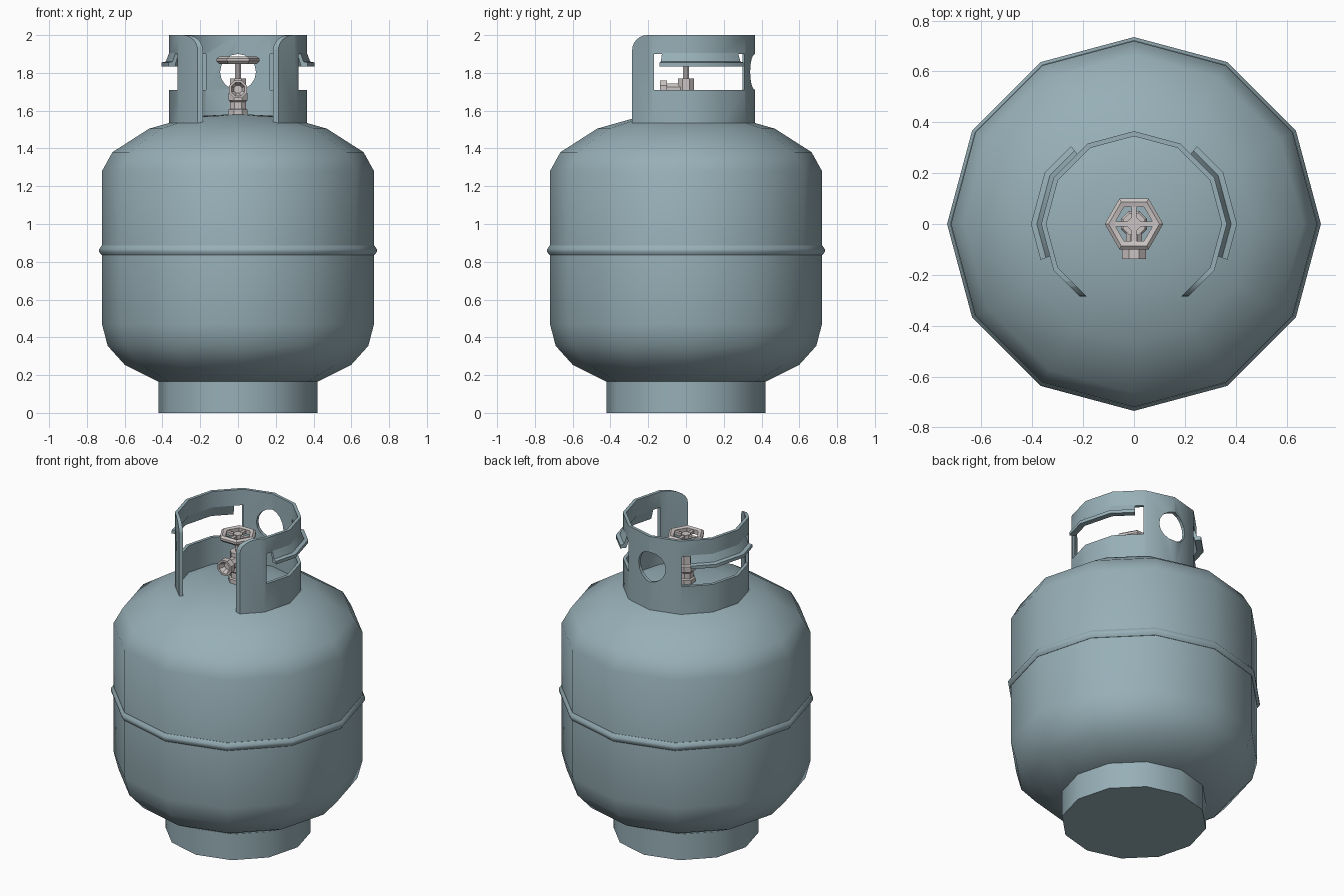
import bpy, bmesh, math
from math import sin, cos, pi, radians
from mathutils import Matrix

if "Cube" in bpy.data.objects:
    bpy.data.objects.remove(bpy.data.objects["Cube"])


def material(name, rgb):
    m = bpy.data.materials.new(name)
    m.diffuse_color = (*rgb, 1)
    m.use_nodes = True
    m.node_tree.nodes["Principled BSDF"].inputs["Base Color"].default_value = m.diffuse_color
    return m


PAINT = material("blue grey paint", (0.31, 0.43, 0.475))
METAL = material("pale metal", (0.60, 0.56, 0.55))


def finish(name, bm, mat, angle=35):
    bmesh.ops.recalc_face_normals(bm, faces=bm.faces)
    me = bpy.data.meshes.new(name)
    bm.to_mesh(me)
    bm.free()
    ob = bpy.data.objects.new(name, me)
    bpy.context.collection.objects.link(ob)
    if mat:
        me.materials.append(mat)
    smooth(ob, angle)
    return ob


def smooth(ob, angle):
    bpy.ops.object.select_all(action='DESELECT')
    ob.select_set(True)
    bpy.context.view_layer.objects.active = ob
    if angle:
        bpy.ops.object.shade_smooth_by_angle(angle=radians(angle))


def sweep(name, profile, rings, mat, closed=False, around=True, matrix=None, angle=35):
    """Join copies of an (r, z) profile; rings are (angle, radius scale) pairs."""
    bm = bmesh.new()
    loops = [[bm.verts.new((r * k * cos(a), r * k * sin(a), z)) for r, z in profile]
             for a, k in rings]
    n, p = len(loops), len(profile)
    for i in range(n if around else n - 1):
        A, B = loops[i], loops[(i + 1) % n]
        for j in range(p if closed else p - 1):
            q = (j + 1) % p
            bm.faces.new((A[j], B[j], B[q], A[q]))
    if not around:
        bm.faces.new(loops[0])
        bm.faces.new(loops[-1])
    elif not closed:
        bm.faces.new([l[0] for l in loops])
        bm.faces.new([l[-1] for l in loops])
    if matrix:
        bm.transform(matrix)
    return finish(name, bm, mat, angle)


def circle(n, phase=0):
    return [(2 * pi * i / n + phase, 1) for i in range(n)]


def box(name, lo, hi, mat, angle=0):
    bm = bmesh.new()
    bmesh.ops.create_cube(bm, size=1)
    for v in bm.verts:
        v.co = [lo[i] + (v.co[i] + 0.5) * (hi[i] - lo[i]) for i in range(3)]
    return finish(name, bm, mat, angle)


def cut(ob, cutter):
    mod = ob.modifiers.new("cut", 'BOOLEAN')
    mod.operation = 'DIFFERENCE'
    mod.solver = 'EXACT'
    mod.object = cutter
    bpy.context.view_layer.objects.active = ob
    bpy.ops.object.modifier_apply(modifier=mod.name)
    bpy.data.objects.remove(cutter)


# Tank, foot and weld seam: twelve sided
TWELVE = circle(12)
sweep("tank", [(0.42, 0.165), (0.60, 0.255), (0.69, 0.355), (0.72, 0.47), (0.72, 1.28),
               (0.665, 1.38), (0.47, 1.505), (0.24, 1.57), (0.05, 1.58)], TWELVE, PAINT)
sweep("foot_ring", [(0.42, 0), (0.42, 0.18)], TWELVE, PAINT)
sweep("weld_seam", [(0.71, 0.835), (0.722, 0.835), (0.735, 0.853), (0.735, 0.867),
                    (0.722, 0.885), (0.71, 0.885)], TWELVE, PAINT, closed=True)

# Collar: tube with front gap, side windows and back hole
collar = sweep("collar", [(0.345, 1.51), (0.365, 1.51), (0.365, 2.0), (0.345, 2.0)],
               TWELVE, PAINT, closed=True)
bm = bmesh.new()
gap = [(-0.5, 1.4), (-0.285, 1.4)]
gap += [(-0.205 - 0.08 * cos(a), 1.92 + 0.08 * sin(a)) for a in [pi / 12 * i for i in range(7)]]
gap += [(-0.205, 2.1), (-0.5, 2.1)]
face = bm.faces.new([bm.verts.new((-0.5, y, z)) for y, z in gap])
ext = bmesh.ops.extrude_face_region(bm, geom=[face])
bmesh.ops.translate(bm, vec=(1, 0, 0),
                    verts=[g for g in ext["geom"] if isinstance(g, bmesh.types.BMVert)])
cut(collar, finish("gap_cutter", bm, None, 0))
for s in (-1, 1):
    x = sorted((s * 0.17, s * 0.5))
    cut(collar, box("window_cutter", (x[0], -0.17, 1.71), (x[1], 0.31, 1.90), None))
toward_back = Matrix.Translation((0, 0, 1.805)) @ Matrix.Rotation(-pi / 2, 4, 'X')
cut(collar, sweep("hole_cutter", [(0.095, 0.2), (0.095, 0.5)], circle(16), None,
                  matrix=toward_back, angle=0))
smooth(collar, 35)

# Rolled hand grips above the side windows
lip = [(0.345, 1.905), (0.365, 1.905), (0.382, 1.86), (0.405, 1.855), (0.405, 1.835), (0.368, 1.835)]
for side, flip in (("right", 1), ("left", -1)):
    rings = []
    for d in (-21, 0, 30, 51):
        a = radians(d)
        rings.append((a, cos(radians(15)) / cos(radians(d % 30 - 15))))
    sweep(side + "_grip", lip, rings, PAINT, closed=True, around=False,
          matrix=Matrix.Diagonal((flip, 1, 1, 1)))

# Valve body and stem
EIGHT = circle(8, pi / 8)
sweep("valve_body", [(0.055, 1.56), (0.055, 1.605), (0.045, 1.61), (0.045, 1.645),
                     (0.055, 1.655), (0.055, 1.69), (0.047, 1.70), (0.047, 1.77)],
      EIGHT, METAL)
sweep("valve_stem", [(0.016, 1.765), (0.016, 1.87)], EIGHT, METAL)

# Outlet facing the front, with a hollow mouth
toward_front = Matrix.Translation((0, 0, 1.713)) @ Matrix.Rotation(pi / 2, 4, 'X')
sweep("outlet", [(0.034, 0.0), (0.034, 0.10), (0.051, 0.10), (0.051, 0.138),
                 (0.038, 0.138), (0.022, 0.105)], EIGHT, METAL, matrix=toward_front)

# Six sided hand wheel with crossed spokes
sweep("wheel_rim", [(0.078, 1.853), (0.10, 1.848), (0.115, 1.862), (0.115, 1.875),
                    (0.10, 1.886), (0.078, 1.88)], circle(6), METAL, closed=True, angle=25)
box("wheel_spoke_x", (-0.085, -0.01, 1.857), (0.085, 0.01, 1.875), METAL)
box("wheel_spoke_y", (-0.01, -0.075, 1.857), (0.01, 0.075, 1.875), METAL)
sweep("wheel_hub", [(0.028, 1.848), (0.028, 1.88)], EIGHT, METAL)
